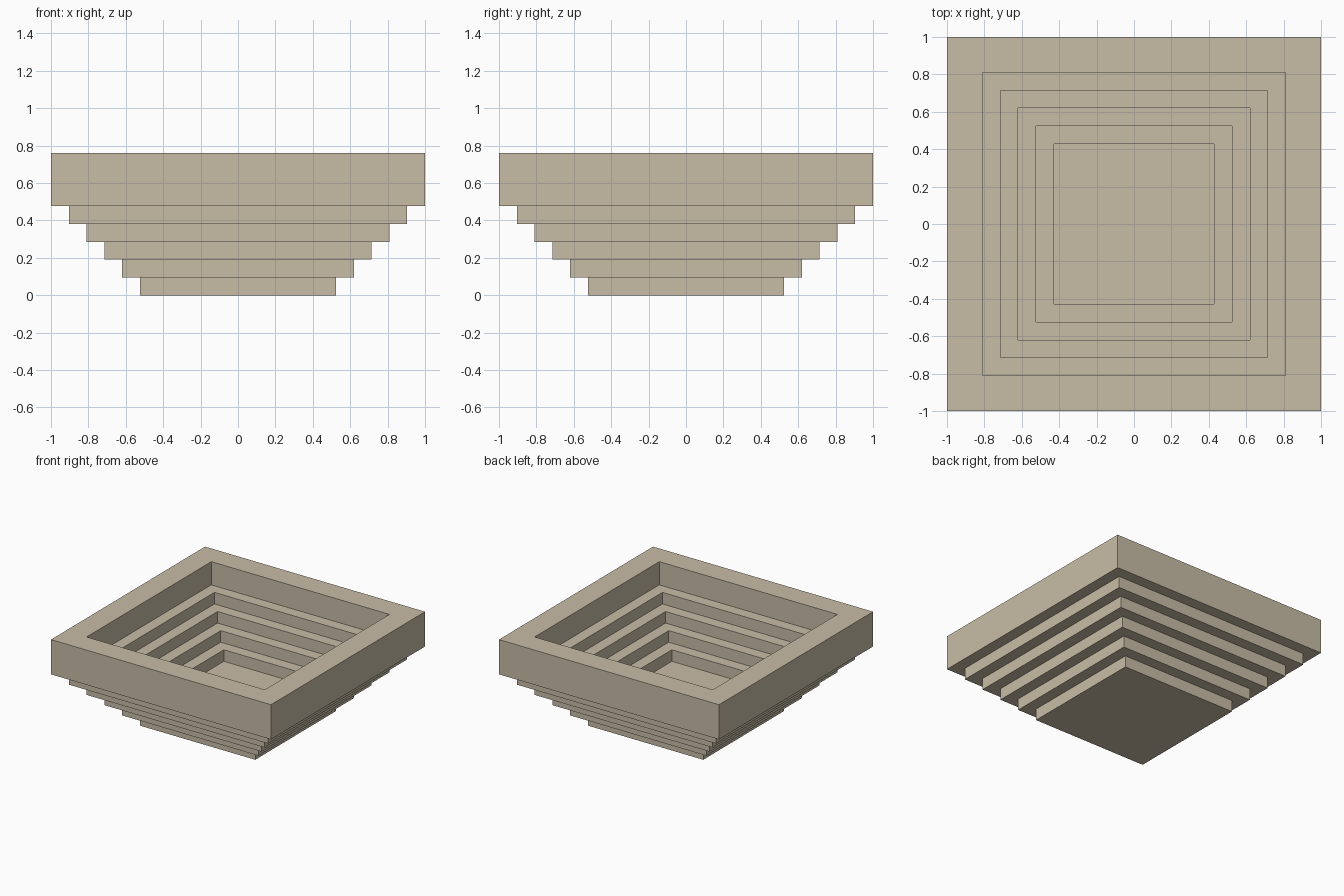
import bpy, bmesh

if "Cube" in bpy.data.objects:
    bpy.data.objects.remove(bpy.data.objects["Cube"])

STEP = 2 / 21   # one tier: rise and run are equal

stone = bpy.data.materials.new("sandstone")
stone.diffuse_color = (0.578, 0.503, 0.381, 1)
stone.use_nodes = True
stone.node_tree.nodes["Principled BSDF"].inputs["Base Color"].default_value = stone.diffuse_color

# Stepped section as (half width, height) in tiers: outside going up, inside going down
profile = []
for k in range(5):
    profile += [(5.5 + k, k), (5.5 + k, k + 1)]
profile += [(10.5, 5), (10.5, 8), (8.5, 8), (8.5, 6)]
for k in range(4):
    profile += [(7.5 - k, 6 - k), (7.5 - k, 5 - k)]

# Square rings joined into one closed stepped basin
bm = bmesh.new()
rings = []
for half, height in profile:
    h, z = half * STEP, height * STEP
    rings.append([bm.verts.new((sx * h, sy * h, z))
                  for sx, sy in ((-1, -1), (1, -1), (1, 1), (-1, 1))])
for lower, upper in zip(rings, rings[1:]):
    for i in range(4):
        j = (i + 1) % 4
        bm.faces.new((lower[i], lower[j], upper[j], upper[i]))
bm.faces.new(rings[0][::-1])   # underside
bm.faces.new(rings[-1])        # basin floor
bmesh.ops.recalc_face_normals(bm, faces=bm.faces)

mesh = bpy.data.meshes.new("stepped_basin")
bm.to_mesh(mesh)
bm.free()
mesh.materials.append(stone)
basin = bpy.data.objects.new("stepped_basin", mesh)
bpy.context.collection.objects.link(basin)
